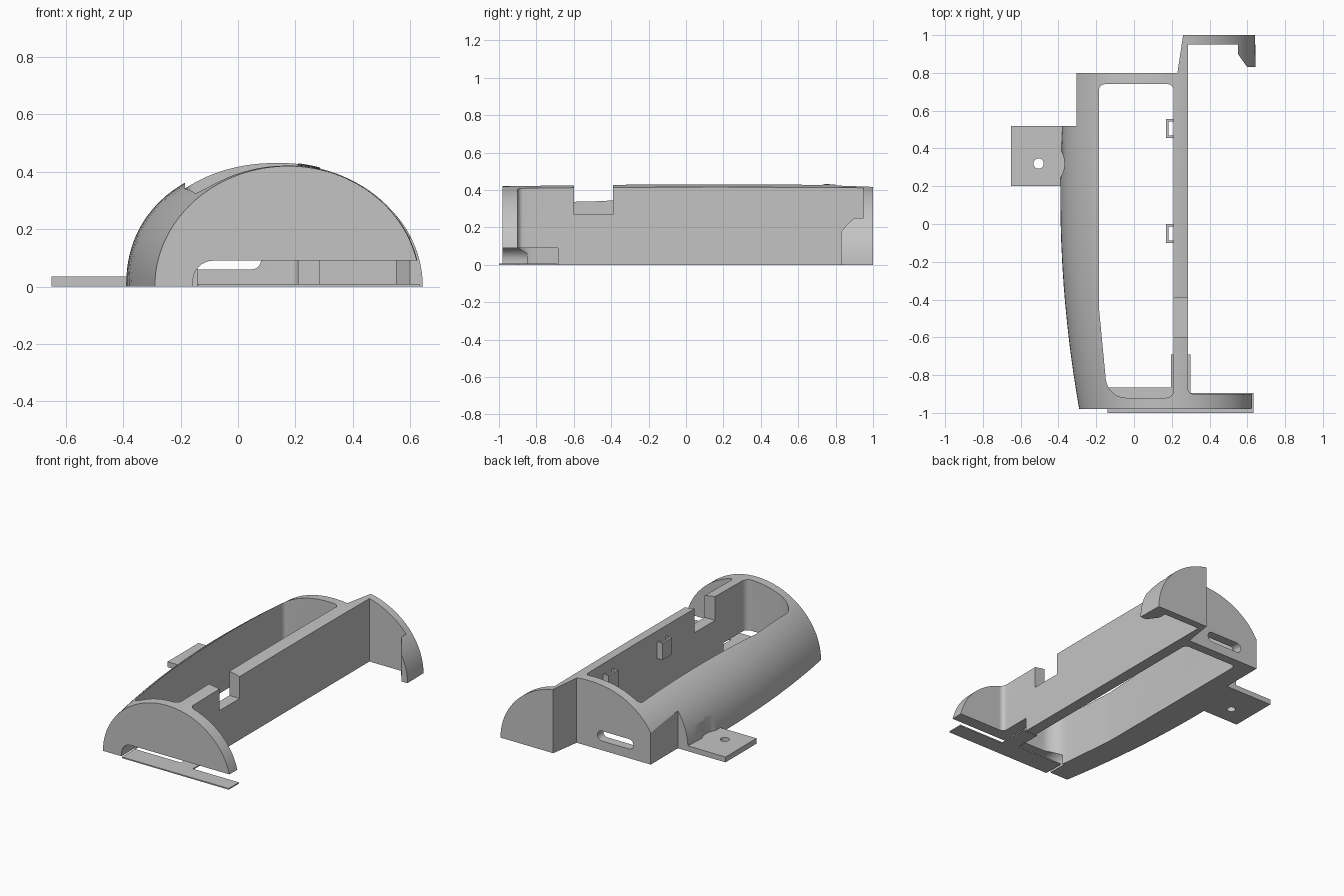
import bpy, bmesh, math
from mathutils import Vector

cube = bpy.data.objects.get("Cube")
if cube:
    bpy.data.objects.remove(cube, do_unlink=True)

grey = bpy.data.materials.new("plain_grey")
grey.use_nodes = True
COLOUR = (0.55, 0.55, 0.55, 1)
grey.diffuse_color = COLOUR
grey.node_tree.nodes["Principled BSDF"].inputs["Base Color"].default_value = COLOUR


def make_object(name, bm):
    bmesh.ops.recalc_face_normals(bm, faces=bm.faces)
    mesh = bpy.data.meshes.new(name)
    bm.to_mesh(mesh)
    bm.free()
    mesh.materials.append(grey)
    obj = bpy.data.objects.new(name, mesh)
    bpy.context.collection.objects.link(obj)
    return obj


def rounded(corners, steps=8):
    """Outline from (x, y) or (x, y, radius) corners."""
    out = []
    for i, c in enumerate(corners):
        p = Vector(c[:2])
        if len(c) < 3:
            out.append(p)
            continue
        r = c[2]
        a = (Vector(corners[i - 1][:2]) - p).normalized()
        b = (Vector(corners[(i + 1) % len(corners)][:2]) - p).normalized()
        half = a.angle(b) / 2
        centre = p + (a + b).normalized() * (r / math.sin(half))
        start = p + a * (r / math.tan(half)) - centre
        end = p + b * (r / math.tan(half)) - centre
        sweep = math.pi - 2 * half
        for s in range(steps + 1):
            t = s / steps
            arm = (start * math.sin((1 - t) * sweep) + end * math.sin(t * sweep)) / math.sin(sweep)
            out.append(centre + arm)
    return out


def prism(name, outline, low, high, axis="z"):
    """Extrude an outline along z, or an xz outline along y."""
    bm = bmesh.new()
    rings = []
    for level in (low, high):
        rings.append([bm.verts.new((p[0], p[1], level) if axis == "z"
                                   else (p[0], level, p[1])) for p in outline])
    bm.faces.new(rings[0])
    bm.faces.new(rings[1])
    n = len(outline)
    for i in range(n):
        j = (i + 1) % n
        bm.faces.new((rings[0][i], rings[0][j], rings[1][j], rings[1][i]))
    return make_object(name, bm)


def rect(x0, x1, y0, y1):
    return [(x0, y0), (x1, y0), (x1, y1), (x0, y1)]


def circle(x, y, r, n=40):
    return [(x + r * math.cos(2 * math.pi * i / n),
             y + r * math.sin(2 * math.pi * i / n)) for i in range(n)]


def boolean(target, tool, operation="DIFFERENCE"):
    tool.hide_render = True
    mod = target.modifiers.new("cut", "BOOLEAN")
    mod.operation = operation
    mod.solver = "EXACT"
    mod.object = tool
    bpy.context.view_layer.objects.active = target
    bpy.ops.object.modifier_apply(modifier=mod.name)
    bpy.data.objects.remove(tool, do_unlink=True)


# Domed body, lofted from half-oval sections along y
def dome_section(y, n=56):
    k = ((y - 0.15) / 1.13) ** 2
    left, right = -0.39 + 0.1 * k, 0.65 - 0.016 * k
    mid, height = 0.13 + 0.045 * k, 0.435 - 0.015 * k
    points = []
    for i in range(n + 1):
        a = math.pi * i / n
        c, s = math.cos(a), math.sin(a)
        power = 1 if c > 0 else 2 / (2.2 - 0.2 * k)
        span = right - mid if c > 0 else mid - left
        x = mid + math.copysign(abs(c) ** power, c) * span
        points.append((x, y, height * max(s, 0) ** power if 0 < i < n else 0))
    return points


bm = bmesh.new()
rings = [[bm.verts.new(p) for p in dome_section(-0.98 + 1.98 * i / 18)]
         for i in range(19)]
for a, b in zip(rings, rings[1:]):
    for i in range(len(a)):
        j = (i + 1) % len(a)
        bm.faces.new((a[i], a[j], b[j], b[i]))
bm.faces.new(rings[0])
bm.faces.new(rings[-1])
body = make_object("domed_frame", bm)

# Keep only the walls: left side, middle wall, both ends and the hook
plan = rounded([(-0.5, -1.1), (0.8, -1.1), (0.8, -0.9), (0.285, -0.9, 0.03),
                (0.285, 0.95), (0.55, 0.95), (0.55, 0.9), (0.6, 0.83),
                (0.8, 0.83), (0.8, 1.1), (0.26, 1.1), (0.26, 1.0),
                (0.23, 0.8), (-0.305, 0.8), (-0.305, 0.52), (-0.5, 0.52)])
boolean(body, prism("plan", plan, -0.2, 0.7), "INTERSECT")

# Main opening
opening = rounded([(-0.185, 0.74, 0.03), (-0.185, -0.45), (-0.14, -0.92, 0.11),
                   (0.21, -0.92, 0.04), (0.21, 0.74, 0.03)])
boolean(body, prism("opening", opening, -0.2, 0.7))

# Low slot through the front end and the foot of the middle wall
front_slot = rounded([(-0.157, -0.1), (0.8, -0.1), (0.8, 0.09), (-0.157, 0.09, 0.07)])
boolean(body, prism("front_slot", front_slot, -1.2, -0.85, "y"))
boolean(body, prism("wall_slot", rect(0.15, 0.32, -0.9, -0.685), -0.1, 0.09))

# Notch in the middle wall and rounded slot in the back wall
boolean(body, prism("notch", rect(0.15, 0.35, -0.6, -0.39), 0.27, 0.7))
back_slot = rounded([(-0.18, 0.06, 0.032), (0.08, 0.06, 0.032),
                     (0.08, 0.125, 0.032), (-0.18, 0.125, 0.032)])
boolean(body, prism("back_slot", back_slot, 0.7, 0.9, "y"))

# Clearance above the mounting tab
boolean(body, prism("clearance", circle(-0.505, 0.32, 0.137), 0.035, 0.4))

# Mounting tab with screw hole
tab = prism("mounting_tab", rect(-0.65, -0.365, 0.2, 0.52), 0, 0.035)
boolean(tab, prism("screw_hole", circle(-0.505, 0.32, 0.027), -0.1, 0.1))

# Thin T-shaped plate under the front
plate = [(-0.14, -1), (0.633, -1), (0.633, -0.895), (0.3, -0.895), (0.3, -0.69),
         (0.195, -0.69), (0.195, -0.865), (-0.14, -0.865)]
prism("front_plate", plate, 0, 0.008)

# Small loops on the inner face of the middle wall
for name, y in (("front_loop", -0.05), ("back_loop", 0.505)):
    loop = [(0.215, y - 0.05), (0.17, y - 0.05), (0.17, y + 0.05), (0.215, y + 0.05),
            (0.215, y + 0.037), (0.183, y + 0.037), (0.183, y - 0.037), (0.215, y - 0.037)]
    prism(name, loop, 0.25, 0.36)

# Smooth the curved walls, keep edges crisp
for obj in (body, tab):
    bpy.ops.object.select_all(action="DESELECT")
    obj.select_set(True)
    bpy.context.view_layer.objects.active = obj
    bpy.ops.object.shade_smooth_by_angle(angle=math.radians(30))
